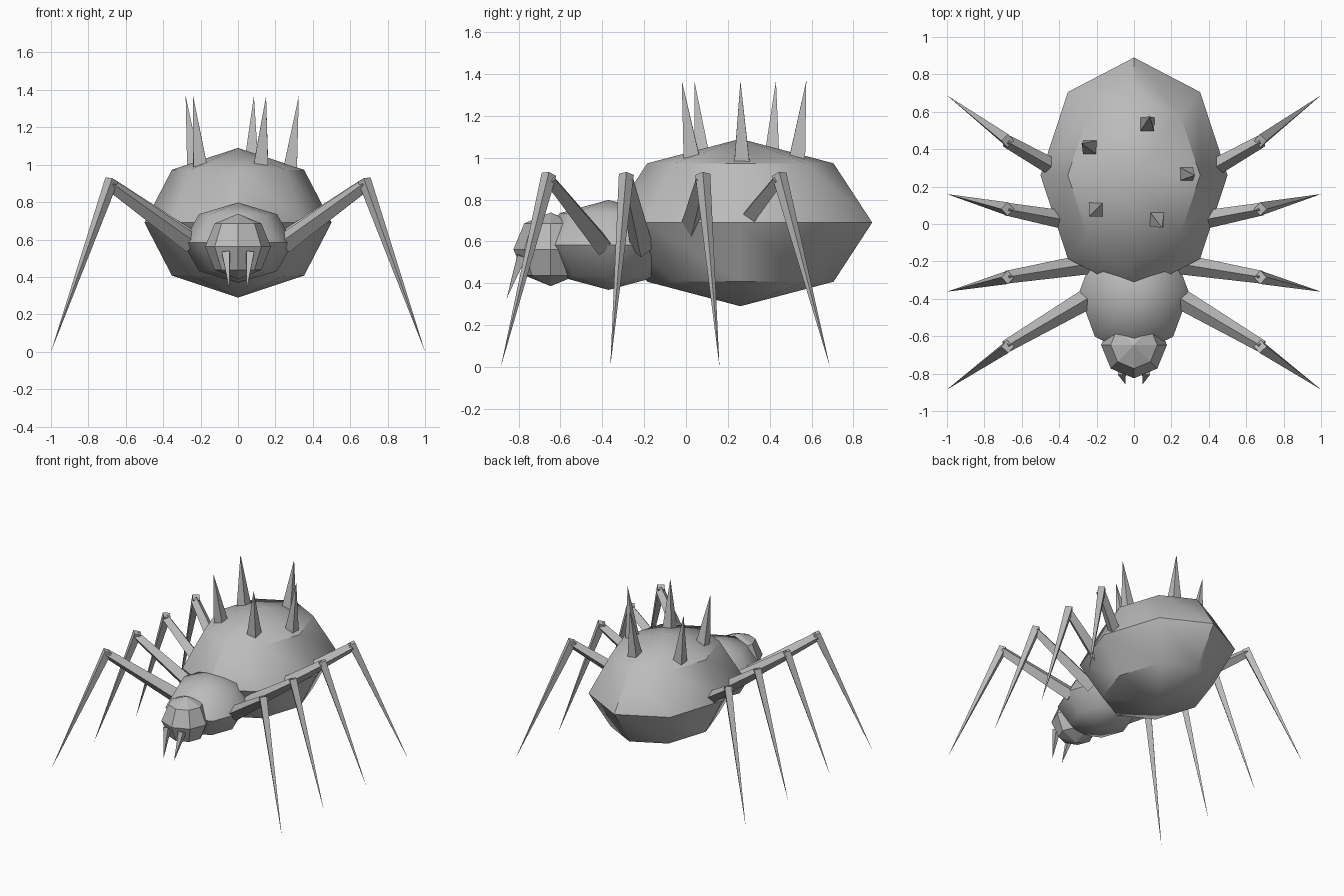
import bpy, bmesh, math
from mathutils import Vector

if "Cube" in bpy.data.objects:
    bpy.data.objects.remove(bpy.data.objects["Cube"])

grey = bpy.data.materials.new("grey")
grey.diffuse_color = (0.5, 0.5, 0.5, 1)
grey.use_nodes = True
grey.node_tree.nodes["Principled BSDF"].inputs["Base Color"].default_value = grey.diffuse_color


def ball(name, centre, radii, angle):
    """Eight-sided, four-ring ellipsoid."""
    bpy.ops.mesh.primitive_uv_sphere_add(segments=8, ring_count=4, radius=1, location=centre)
    ob = bpy.context.object
    ob.name = name
    ob.scale = radii
    bpy.ops.object.transform_apply(location=False, rotation=False, scale=True)
    ob.data.materials.append(grey)
    if angle:
        bpy.ops.object.shade_smooth_by_angle(angle=math.radians(angle))
    return ob


def strut(name, a, b, ra, rb, turn=0.0):
    """Four-sided bar from a to b; a zero end radius gives a spike."""
    a, b = Vector(a), Vector(b)
    d = (b - a).normalized()
    ref = Vector((0, 1, 0)) if abs(d.z) > 0.85 else Vector((0, 0, 1))
    u = d.cross(ref).normalized()
    v = u.cross(d)
    bm = bmesh.new()

    def ring(c, r):
        if r == 0:
            return [bm.verts.new(c)] * 4
        angles = [turn + k * math.pi / 2 for k in range(4)]
        return [bm.verts.new(c + r * (math.cos(t) * u + math.sin(t) * v)) for t in angles]

    lo, hi = ring(a, ra), ring(b, rb)
    for k in range(4):
        n = (k + 1) % 4
        bm.faces.new([lo[k], lo[n], hi[k]] if rb == 0 else [lo[k], lo[n], hi[n], hi[k]])
    bm.faces.new(lo[::-1])
    if rb:
        bm.faces.new(hi)
    bmesh.ops.recalc_face_normals(bm, faces=bm.faces)
    me = bpy.data.meshes.new(name)
    bm.to_mesh(me)
    bm.free()
    me.materials.append(grey)
    ob = bpy.data.objects.new(name, me)
    bpy.context.collection.objects.link(ob)
    return ob


# Body
ball("abdomen", (0, 0.26, 0.69), (0.5, 0.63, 0.4), 44.2)
ball("thorax", (0, -0.37, 0.583), (0.295, 0.33, 0.215), 44.2)
ball("head", (0, -0.647, 0.562), (0.176, 0.178, 0.176), 0)

# Legs: hip y, hip x, hip z, knee y, foot y
legs = [(-0.40, 0.25, 0.58, -0.655, -0.885), (-0.21, 0.22, 0.57, -0.285, -0.362),
        (0.0, 0.25, 0.585, 0.08, 0.16), (0.2, 0.25, 0.585, 0.445, 0.688)]
for side, label in ((-1, "left"), (1, "right")):
    for i, (hy, hx, hz, ky, fy) in enumerate(legs, 1):
        knee = (side * 0.685, ky, 0.897)
        strut(f"upper_leg_{label}_{i}", (side * hx, hy, hz), knee, 0.056, 0.034, 0)
        strut(f"lower_leg_{label}_{i}", (side * 0.675, ky, 0.92), (side, fy, 0), 0.036, 0, 0)
    # Fangs
    strut(f"fang_{label}", (side * 0.065, -0.785, 0.53), (side * 0.045, -0.858, 0.325),
          0.03, 0, math.pi / 4)

# Back spikes: base x, y, z and tip x, y
spikes = [(0.07, 0.53, 0.985, 0.085, 0.575), (-0.232, 0.408, 0.96, -0.28, 0.43),
          (0.275, 0.268, 0.945, 0.325, 0.26), (-0.2, 0.08, 0.97, -0.24, 0.04),
          (0.122, 0.028, 0.99, 0.15, -0.02)]
for i, (x, y, z, tx, ty) in enumerate(spikes, 1):
    strut(f"back_spike_{i}", (x, y, z), (tx, ty, 1.368), 0.056, 0, math.pi / 4)
